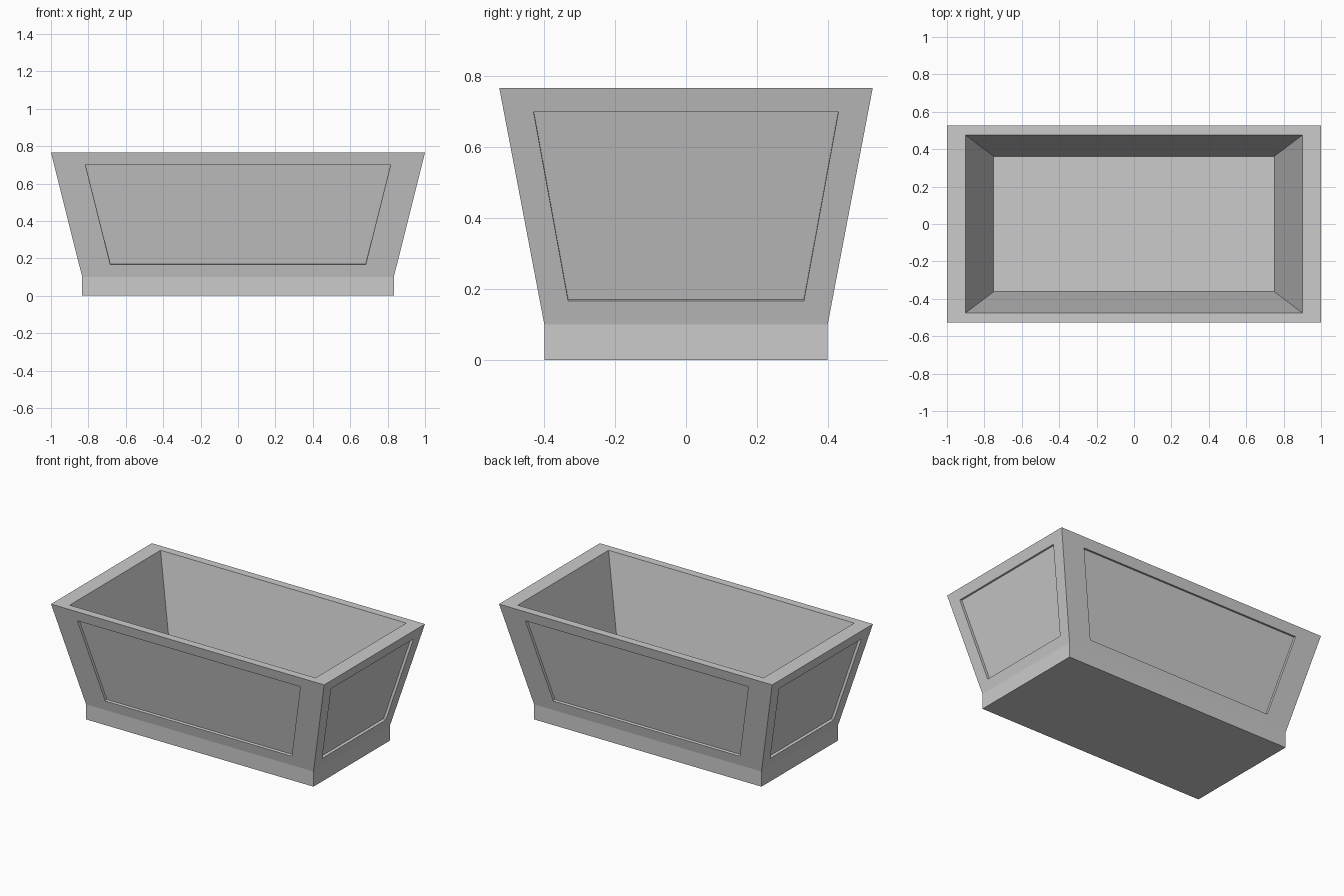
import bpy, bmesh
from mathutils import Vector

if "Cube" in bpy.data.objects:
    bpy.data.objects.remove(bpy.data.objects["Cube"])

DEPTH = 0.017  # how far the panels are sunk into the walls


def ring(bm, hx, hy, z):
    return [bm.verts.new((sx * hx, sy * hy, z))
            for sx, sy in ((-1, -1), (1, -1), (1, 1), (-1, 1))]


def bridge(bm, a, b):
    for i in range(4):
        j = (i + 1) % 4
        bm.faces.new((a[i], a[j], b[j], b[i]))


def panelled_wall(bm, corners, margin_low, margin_high):
    """Wall (bottom-left, bottom-right, top-right, top-left) with a sunken panel."""
    bl, br, tr, tl = [v.co for v in corners]
    normal = (br - bl).cross(tl - bl).normalized()
    along = (br - bl).normalized()

    def point(left, right, t, margin):
        a, b = left[0].lerp(left[1], t), right[0].lerp(right[1], t)
        return a + along * margin, b - along * margin

    p0, p1 = point((bl, tl), (br, tr), 0.1, margin_low)
    p3, p2 = point((bl, tl), (br, tr), 0.9, margin_high)
    rim = [bm.verts.new(p) for p in (p0, p1, p2, p3)]
    sunk = [bm.verts.new(p - normal * DEPTH) for p in (p0, p1, p2, p3)]
    bridge(bm, corners, rim)
    bridge(bm, rim, sunk)
    bm.faces.new(sunk)


bm = bmesh.new()

# Plinth and outer/inner outlines
base = ring(bm, 0.833, 0.40, 0)
plinth_top = ring(bm, 0.833, 0.40, 0.10)
rim_outer = ring(bm, 1.0, 0.527, 0.767)
rim_inner = ring(bm, 0.90, 0.475, 0.767)
floor = ring(bm, 0.75, 0.362, 0.167)

bm.faces.new(base[::-1])
bridge(bm, base, plinth_top)

# Flared walls with sunken panels: long sides, then short ends
for i in range(4):
    j = (i + 1) % 4
    low, high = (0.167, 0.167) if i % 2 == 0 else (0.08, 0.084)
    panelled_wall(bm, [plinth_top[i], plinth_top[j], rim_outer[j], rim_outer[i]], low, high)

# Rim, cavity walls and cavity floor
bridge(bm, rim_outer, rim_inner)
bridge(bm, rim_inner, floor)
bm.faces.new(floor)

bmesh.ops.recalc_face_normals(bm, faces=bm.faces)
mesh = bpy.data.meshes.new("planter_tub")
bm.to_mesh(mesh)
bm.free()
bpy.context.collection.objects.link(bpy.data.objects.new("planter_tub", mesh))
